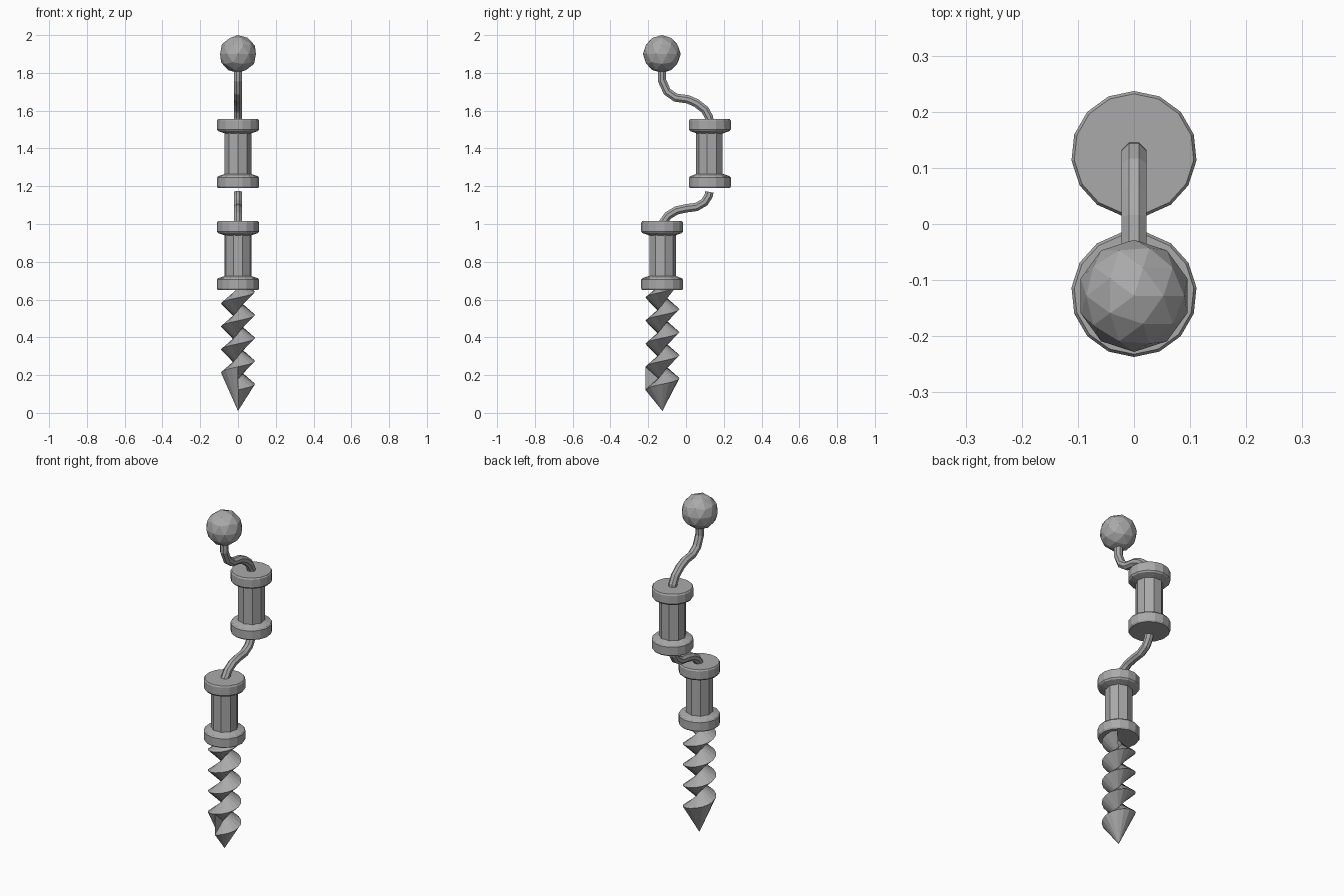
import bpy, bmesh, math
from mathutils import Vector

cube = bpy.data.objects.get("Cube")
if cube:
    bpy.data.objects.remove(cube)

grey = bpy.data.materials.new("plain grey")
grey.use_nodes = True
grey.diffuse_color = (0.4, 0.4, 0.4, 1)
grey.node_tree.nodes["Principled BSDF"].inputs["Base Color"].default_value = (0.4, 0.4, 0.4, 1)

OFF = 0.125          # sideways offset of the crank


def add(name, data, loc=(0, 0, 0)):
    ob = bpy.data.objects.new(name, data)
    ob.location = loc
    data.materials.append(grey)
    bpy.context.collection.objects.link(ob)
    return ob


def mesh_from(bm, name, loc):
    bmesh.ops.recalc_face_normals(bm, faces=bm.faces)
    me = bpy.data.meshes.new(name)
    bm.to_mesh(me)
    bm.free()
    return add(name, me, loc)


def lathe(name, profile, sides, start, loc):
    """Turned solid with closed ends from (radius, height) points."""
    bm = bmesh.new()
    rings = []
    for r, z in profile:
        angles = [start + math.tau * i / sides for i in range(sides)]
        rings.append([bm.verts.new((r * math.cos(a), r * math.sin(a), z)) for a in angles])
    for low, high in zip(rings, rings[1:]):
        for i in range(sides):
            j = (i + 1) % sides
            bm.faces.new((low[i], low[j], high[j], high[i]))
    bm.faces.new(rings[0])
    bm.faces.new(rings[-1])
    return mesh_from(bm, name, loc)


def spool(name, y, z, facing):
    """Nine-sided core between two fifteen-sided flanges."""
    flange = [(0.107, 0), (0.112, 0.008), (0.112, 0.055), (0.106, 0.063), (0.068, 0.076)]
    lathe(name + "_lower_flange", flange, 15, facing, (0, y, z))
    lathe(name + "_core", [(0.073, 0.06), (0.073, 0.305)], 9, facing + math.pi, (0, y, z))
    top = [(r, 0.365 - h) for r, h in reversed(flange)]
    lathe(name + "_upper_flange", top, 15, facing, (0, y, z))


def rod(name, points):
    """Eight-sided bent bar in the side plane."""
    cu = bpy.data.curves.new(name, "CURVE")
    cu.dimensions = "3D"
    cu.bevel_depth = 0.024
    cu.bevel_resolution = 2
    cu.use_fill_caps = True
    sp = cu.splines.new("POLY")
    sp.use_smooth = False
    sp.points.add(len(points) - 1)
    for p, (y, z) in zip(sp.points, points):
        p.co = (0, y, z, 1)
        p.tilt = math.pi / 8
    add(name, cu)


# Knob on top
bm = bmesh.new()
bmesh.ops.create_icosphere(bm, subdivisions=2, radius=0.1)
mesh_from(bm, "knob", (0, -OFF - 0.003, 1.9))

# Grips
spool("upper_grip", OFF, 1.19, math.pi / 2)
spool("lower_grip", -OFF, 0.65, -math.pi / 2)

# Bent bars
rod("upper_bar", [(-0.127, 1.83), (-0.127, 1.76), (-0.1, 1.7), (-0.055, 1.669), (0.01, 1.66),
                  (0.055, 1.64), (0.1, 1.605), (0.122, 1.565), (0.124, 1.54)])
rod("lower_bar", [(0.124, 1.17), (0.12, 1.15), (0.098, 1.115), (0.055, 1.09), (0.0, 1.083),
                  (-0.05, 1.072), (-0.095, 1.045), (-0.12, 1.01), (-0.125, 0.99)])

# Screw: V-shaped thread winding up from the point
PITCH, STEPS, TURNS = 0.122, 16, 4.4
CREST, ROOT = 0.09, 0.016
bm = bmesh.new()
tip = bm.verts.new((0, 0, 0))
crest, root = [], []
for i in range(int(STEPS * TURNS) + 1):
    a = -math.pi / 2 + math.tau * i / STEPS
    z = 0.112 + PITCH * i / STEPS
    out = Vector((math.cos(a), math.sin(a), 0))
    crest.append(bm.verts.new(out * CREST + Vector((0, 0, z))))
    root.append(bm.verts.new(out * ROOT + Vector((0, 0, z + PITCH * 0.45))))
for i in range(len(crest) - 1):
    bm.faces.new((crest[i], crest[i + 1], root[i + 1], root[i]))
    if i < STEPS:    # first turn closes down to the point
        bm.faces.new((tip, crest[i + 1], crest[i]))
    if i + STEPS < len(crest) - 1:
        k = i + STEPS
        bm.faces.new((root[i], root[i + 1], crest[k + 1], crest[k]))
bm.faces.new((tip, crest[0], root[0], crest[STEPS]))
mesh_from(bm, "screw", (0, -OFF, 0.01))
